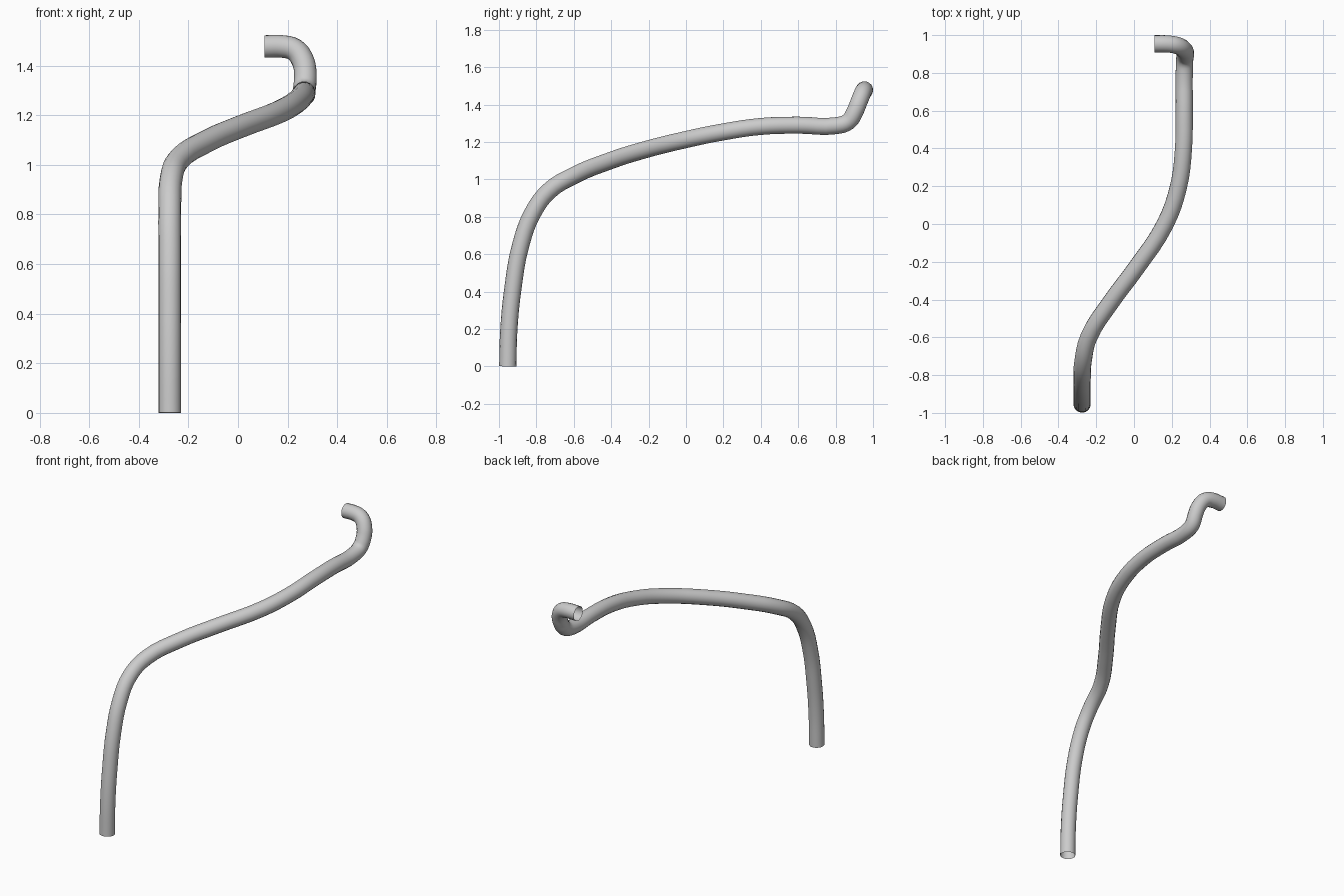
import bpy

if "Cube" in bpy.data.objects:
    bpy.data.objects.remove(bpy.data.objects["Cube"])

# Centre line of the bent pipe: foot, lower bend, sloping run, upper hook
path = [
    (-0.275, -0.953, 0.0), (-0.275, -0.947, 0.2), (-0.275, -0.925, 0.42),
    (-0.275, -0.886, 0.64), (-0.275, -0.82, 0.82), (-0.27, -0.73, 0.94),
    (-0.24, -0.6, 1.02), (-0.12, -0.41, 1.098), (0.01, -0.235, 1.154),
    (0.165, 0.0, 1.213), (0.236, 0.2, 1.254), (0.262, 0.4, 1.283),
    (0.266, 0.6, 1.290), (0.266, 0.8, 1.287), (0.268, 0.868, 1.309),
    (0.272, 0.902, 1.36), (0.262, 0.926, 1.418), (0.228, 0.945, 1.464),
    (0.18, 0.953, 1.477), (0.108, 0.954, 1.477),
]

# Round open-ended pipe swept along the centre line
curve = bpy.data.curves.new("pipe", "CURVE")
curve.dimensions = "3D"
curve.resolution_u = 4
curve.bevel_depth = 0.046
curve.bevel_resolution = 6
curve.use_fill_caps = False
spline = curve.splines.new("BEZIER")
spline.bezier_points.add(len(path) - 1)
for point, co in zip(spline.bezier_points, path):
    point.co = co
    point.handle_left_type = point.handle_right_type = "AUTO"

pipe = bpy.data.objects.new("pipe", curve)
bpy.context.collection.objects.link(pipe)

# Turn it into a smooth mesh
bpy.context.view_layer.objects.active = pipe
pipe.select_set(True)
bpy.ops.object.convert(target="MESH")
bpy.ops.object.shade_smooth_by_angle()
